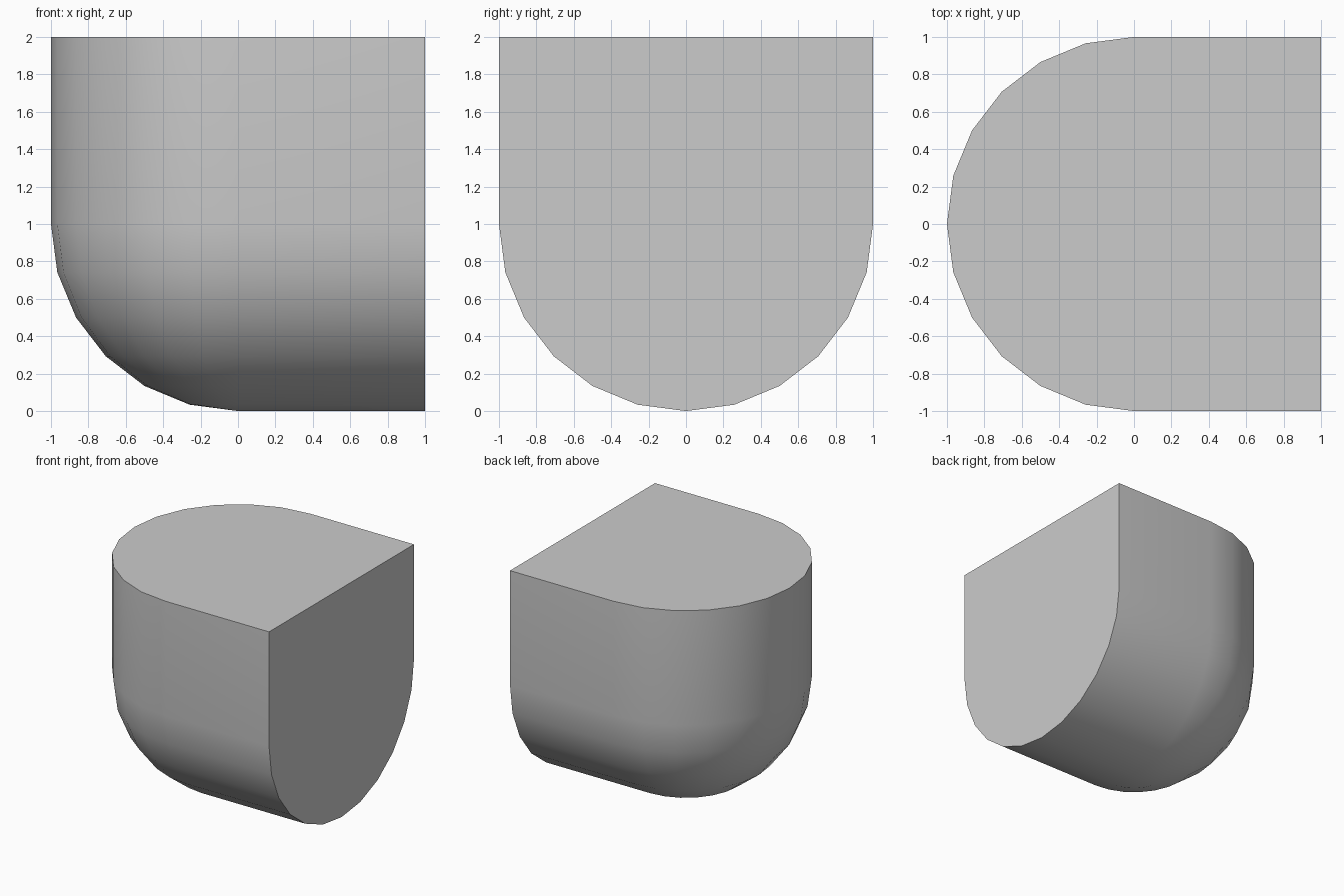
import bpy, bmesh
from math import sin, cos, pi, radians

if "Cube" in bpy.data.objects:
    bpy.data.objects.remove(bpy.data.objects["Cube"])

STEP = pi / 12  # 24-sided roundness

bm = bmesh.new()


def outline(r, z):
    """D-shaped outline: straight sides to x=1, half circle on the left."""
    pts = [(1, r)]
    pts += [(-r * sin(i * STEP), r * cos(i * STEP)) for i in range(13)]
    pts += [(1, -r)]
    return [bm.verts.new((x, y, z)) for x, y in pts]


# Rounded underside rings from the keel up, then the straight wall to the top
rows = [outline(sin(i * STEP), 1 - cos(i * STEP)) for i in range(7)]
rows.append(outline(1, 2))

for a, b in zip(rows, rows[1:]):
    for i in range(len(a) - 1):
        bm.faces.new((a[i], a[i + 1], b[i + 1], b[i]))

# Flat top and flat right end
bm.faces.new(rows[-1])
bm.faces.new([r[0] for r in rows] + [r[-1] for r in reversed(rows)])

# Close the keel line and the bottom pole
bmesh.ops.remove_doubles(bm, verts=bm.verts[:], dist=1e-4)
bmesh.ops.recalc_face_normals(bm, faces=bm.faces[:])

mesh = bpy.data.meshes.new("rounded_block")
bm.to_mesh(mesh)
bm.free()
obj = bpy.data.objects.new("rounded_block", mesh)
bpy.context.collection.objects.link(obj)

bpy.context.view_layer.objects.active = obj
obj.select_set(True)
bpy.ops.object.shade_smooth_by_angle(angle=radians(30))
